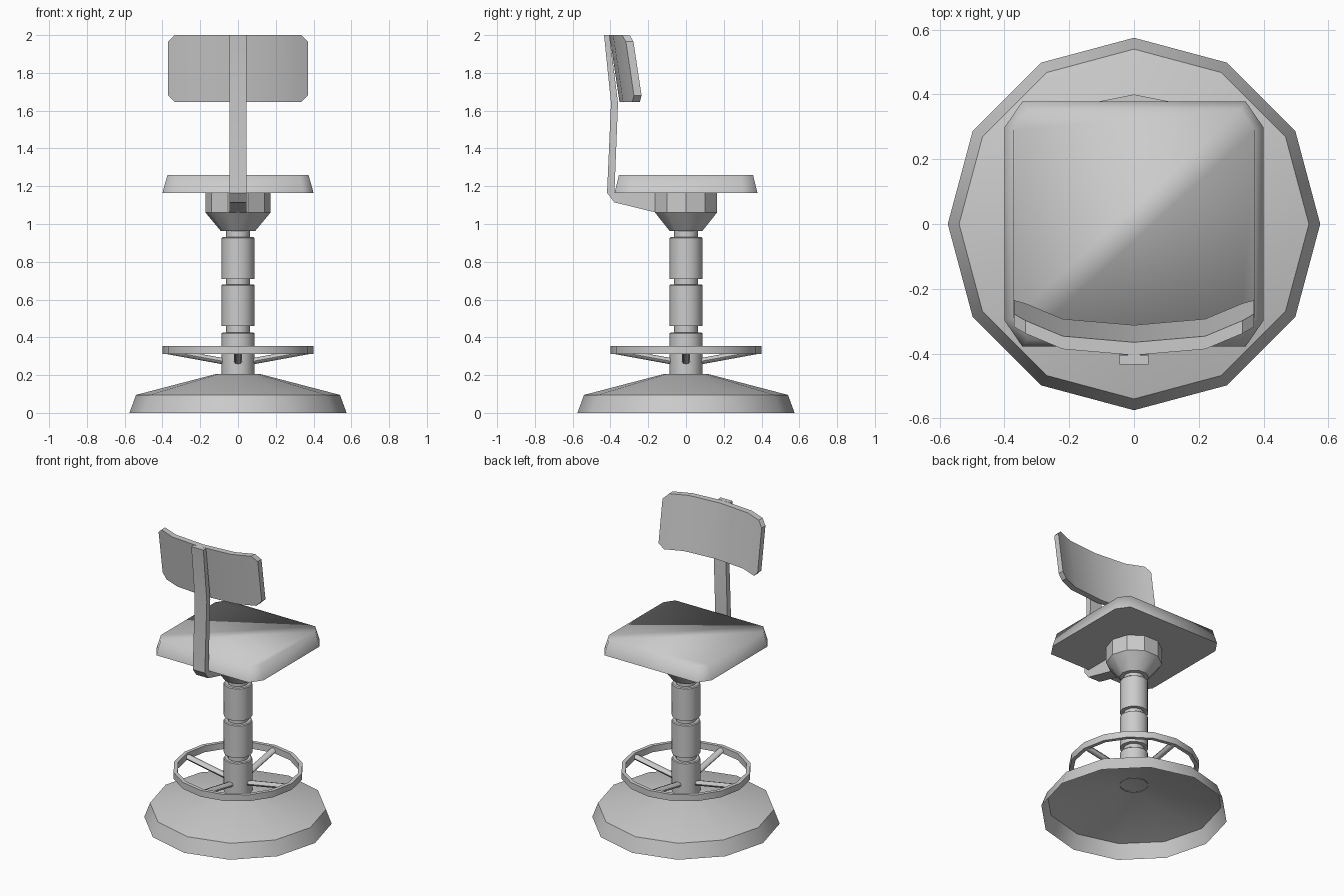
import bpy, bmesh, math
from mathutils import Matrix, Vector

cube = bpy.data.objects.get("Cube")
if cube:
    bpy.data.objects.remove(cube)

grey = bpy.data.materials.new("light_grey")
grey.use_nodes = True
COLOUR = (0.6, 0.6, 0.6, 1)
grey.diffuse_color = COLOUR
grey.node_tree.nodes["Principled BSDF"].inputs["Base Color"].default_value = COLOUR


def finish(name, bm, angle=35):
    """Turn a bmesh into a shaded object."""
    bmesh.ops.recalc_face_normals(bm, faces=bm.faces)
    mesh = bpy.data.meshes.new(name)
    bm.to_mesh(mesh)
    bm.free()
    obj = bpy.data.objects.new(name, mesh)
    bpy.context.collection.objects.link(obj)
    mesh.materials.append(grey)
    bpy.ops.object.select_all(action='DESELECT')
    obj.select_set(True)
    bpy.context.view_layer.objects.active = obj
    bpy.ops.object.shade_smooth_by_angle(angle=math.radians(angle))
    return obj


def lathe(name, profile, sides, closed=False):
    """Spin (radius, height) points round the z axis."""
    bm = bmesh.new()
    verts = [bm.verts.new((r, 0, z)) for r, z in profile]
    pairs = list(zip(verts, verts[1:]))
    if closed:
        pairs.append((verts[-1], verts[0]))
    edges = [bm.edges.new(p) for p in pairs]
    bmesh.ops.spin(bm, geom=verts + edges, axis=(0, 0, 1), cent=(0, 0, 0),
                   angle=math.tau, steps=sides, use_duplicate=False)
    bmesh.ops.remove_doubles(bm, verts=bm.verts, dist=0.0005)
    return finish(name, bm)


def prism(name, outline, offset, angle=35):
    """Extrude a flat outline along an offset."""
    bm = bmesh.new()
    face = bm.faces.new([bm.verts.new(p) for p in outline])
    grown = bmesh.ops.extrude_face_region(bm, geom=[face], use_keep_orig=True)
    moved = [g for g in grown["geom"] if isinstance(g, bmesh.types.BMVert)]
    bmesh.ops.translate(bm, verts=moved, vec=offset)
    return finish(name, bm, angle)


# Base: hollow shell, open underneath
lathe("base", [(0.575, 0), (0.54, 0.095), (0.12, 0.205), (0, 0.205)], 12)

# Column: three sleeves on a thinner post
SLEEVE, POST = 0.088, 0.063
column = [(SLEEVE, 0.2)]
for top, next_bottom in ((0.425, 0.46), (0.68, 0.71), (0.93, 0.965)):
    column += [(SLEEVE, top - 0.005), (SLEEVE - 0.006, top), (POST, top),
               (POST, next_bottom), (SLEEVE, next_bottom)]
lathe("column", column[:-1], 12)

# Seat hub
lathe("seat_hub", [(0, 0.962), (0.09, 0.962), (0.172, 1.06), (0.172, 1.165), (0, 1.165)], 10)

# Foot ring
lathe("foot_ring", [(0.4, 0.312), (0.4, 0.355), (0.375, 0.355), (0.375, 0.312)], 16, True)

# Four spokes, rising from the column to the ring
for i, side in enumerate(("left", "back", "right", "front")):
    start, end = Vector((0.07, 0, 0.272)), Vector((0.388, 0, 0.33))
    axis = end - start
    bm = bmesh.new()
    bmesh.ops.create_cone(bm, cap_ends=True, segments=8, radius1=0.022,
                          radius2=0.022, depth=axis.length)
    place = (Matrix.Rotation(i * math.pi / 2, 4, 'Z')
             @ Matrix.Translation((start + end) / 2)
             @ axis.to_track_quat('Z', 'Y').to_matrix().to_4x4())
    # Flatten the section slightly in height
    flat = Matrix.Diagonal((1, 0.75, 1, 1))
    if abs((axis.to_track_quat('Z', 'Y') @ Vector((1, 0, 0))).z) > 0.5:
        flat = Matrix.Diagonal((0.75, 1, 1, 1))
    bmesh.ops.transform(bm, matrix=place @ flat, verts=bm.verts)
    finish("spoke_" + side, bm, 50)


# Seat: tapered slab with cut corners and soft upper edges
def cut_rectangle(hx, hy, cx, cy):
    pts = []
    for sx, sy in ((1, 1), (-1, 1), (-1, -1), (1, -1)):
        corner = [(sx * hx, sy * (hy - cy)), (sx * (hx - cx), sy * hy)]
        pts += corner if sx * sy > 0 else corner[::-1]
    return pts


bm = bmesh.new()
lower = [bm.verts.new((x, y, 1.165)) for x, y in cut_rectangle(0.4, 0.378, 0.055, 0.08)]
upper = [bm.verts.new((x, y, 1.26)) for x, y in cut_rectangle(0.373, 0.355, 0.045, 0.065)]
bm.faces.new(lower[::-1])
top = bm.faces.new(upper)
for i in range(8):
    j = (i + 1) % 8
    bm.faces.new((lower[i], lower[j], upper[j], upper[i]))
bmesh.utils.face_split(top, upper[0], upper[4])
finish("seat", bm, 85)

# Back support: bent bar running from the hub up behind the backrest
BAR = 0.045
side_outline = [(-0.418, 1.165), (-0.38, 1.115), (-0.14, 1.056), (-0.14, 1.165),
                (-0.379, 1.165), (-0.36, 1.64), (-0.405, 2.0), (-0.434, 2.0),
                (-0.397, 1.64)]
prism("back_support", [(-BAR, y, z) for y, z in side_outline], (2 * BAR, 0, 0), 20)

# Backrest: curved, leaning panel with cut corners
BOTTOM, TOP, LEAN = 1.645, 2.0, 0.15
half = [(0.37, -0.23, 0.035), (0.335, -0.245, 0), (0.22, -0.293, 0)]
stations = [(-x, y, c) for x, y, c in half] + [(0, -0.312, 0)] + half[::-1]
bm = bmesh.new()
columns = []
for x, y, cut in stations:
    columns.append([bm.verts.new((x, y - LEAN * (z - BOTTOM), z))
                    for z in (BOTTOM + cut, TOP - cut)])
for a, b in zip(columns, columns[1:]):
    bm.faces.new((a[0], b[0], b[1], a[1]))
grown = bmesh.ops.extrude_face_region(bm, geom=bm.faces[:], use_keep_orig=True)
moved = [g for g in grown["geom"] if isinstance(g, bmesh.types.BMVert)]
bmesh.ops.translate(bm, verts=moved, vec=(0, -0.04, 0))
finish("backrest", bm, 30)
